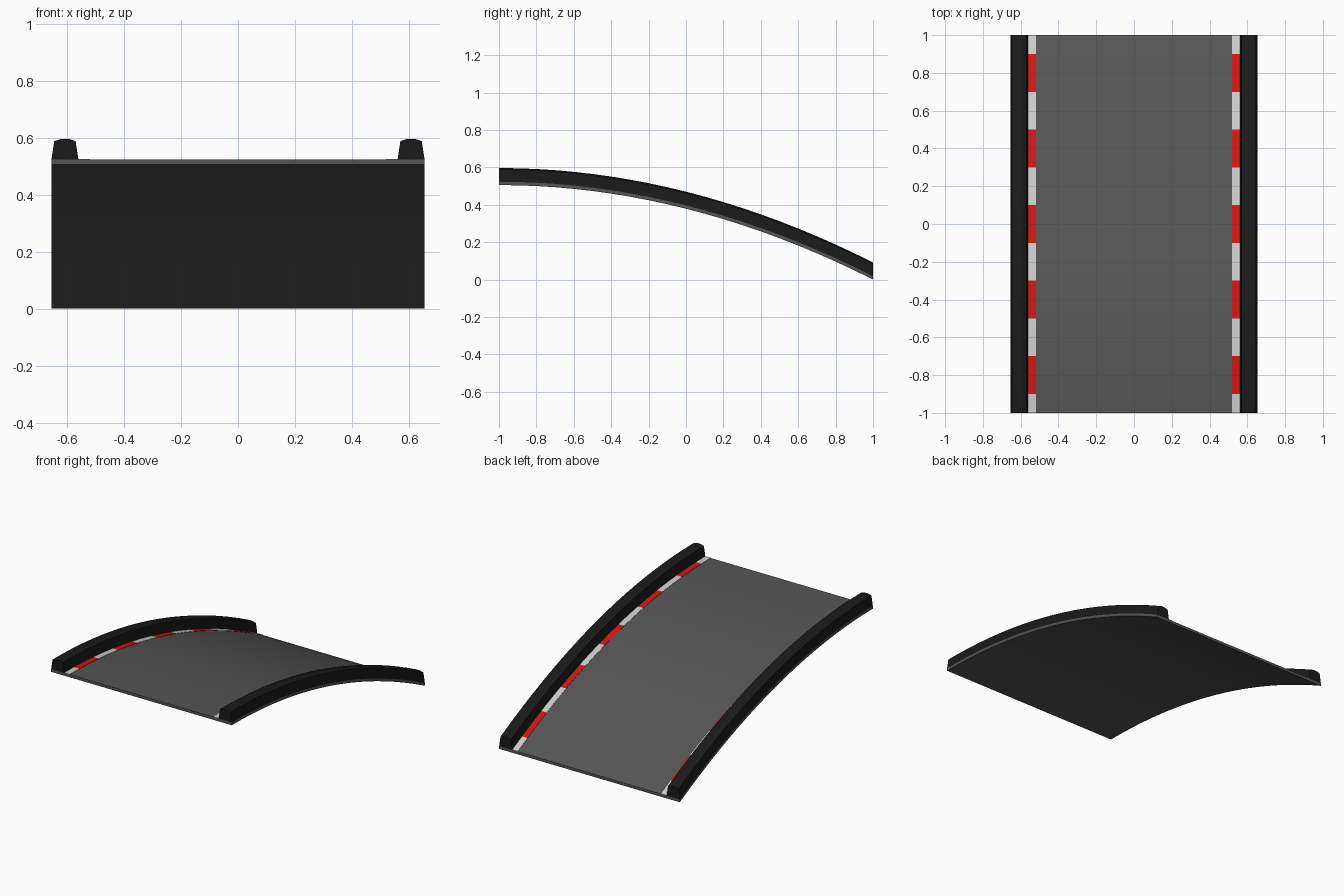
import bpy
import bmesh
import math

if "Cube" in bpy.data.objects:
    bpy.data.objects.remove(bpy.data.objects["Cube"])

DROP = 0.505   # fall of the road from front to back
THICK = 0.018  # deck thickness


def material(name, colour):
    m = bpy.data.materials.new(name)
    m.diffuse_color = (*colour, 1)
    m.use_nodes = True
    m.node_tree.nodes["Principled BSDF"].inputs["Base Color"].default_value = m.diffuse_color
    return m


asphalt = material("asphalt", (0.09, 0.09, 0.09))
black = material("black", (0.01, 0.01, 0.01))
red = material("red", (0.6, 0.009, 0.006))
white = material("white", (0.6, 0.6, 0.6))


def height(y):
    # underside of the curved deck
    return DROP * (1 - ((y + 1) / 2) ** 2)


def sweep(name, profile, y0, y1, mat):
    # carry an x/z profile along the curve, closed at both ends
    steps = max(1, round((y1 - y0) / 0.1))
    bm = bmesh.new()
    rings = []
    for i in range(steps + 1):
        y = y0 + (y1 - y0) * i / steps
        rings.append([bm.verts.new((x, y, z + height(y))) for x, z in profile])
    n = len(profile)
    for a, b in zip(rings, rings[1:]):
        for k in range(n):
            bm.faces.new((a[k], a[(k + 1) % n], b[(k + 1) % n], b[k]))
    bm.faces.new(rings[0])
    bm.faces.new(rings[-1][::-1])
    bmesh.ops.recalc_face_normals(bm, faces=bm.faces)
    mesh = bpy.data.meshes.new(name)
    bm.to_mesh(mesh)
    bm.free()
    obj = bpy.data.objects.new(name, mesh)
    bpy.context.collection.objects.link(obj)
    mesh.materials.append(mat)
    bpy.ops.object.select_all(action='DESELECT')
    obj.select_set(True)
    bpy.context.view_layer.objects.active = obj
    bpy.ops.object.shade_smooth_by_angle(angle=math.radians(8))
    return obj


# road deck
sweep("road_deck", [(-0.655, 0), (0.655, 0), (0.655, THICK), (-0.655, THICK)],
      -1, 1, asphalt)

# barrier section: tapered sides and a shallow crowned top
barrier = [(0.56, THICK), (0.655, THICK), (0.645, 0.083), (0.62, 0.091),
           (0.595, 0.091), (0.57, 0.083)]
kerb = [(0.52, THICK), (0.56, THICK), (0.56, THICK + 0.002), (0.52, THICK + 0.002)]

for side, s in (("left", -1), ("right", 1)):
    sweep(f"{side}_barrier", [(s * x, z) for x, z in barrier], -1, 1, black)

    # alternating kerb blocks, short white ones at both ends
    edges = [-1] + [-0.9 + 0.2 * i for i in range(10)] + [1]
    for i, (y0, y1) in enumerate(zip(edges, edges[1:])):
        sweep(f"{side}_kerb_{i + 1}", [(s * x, z) for x, z in kerb], y0, y1,
              red if i % 2 else white)
